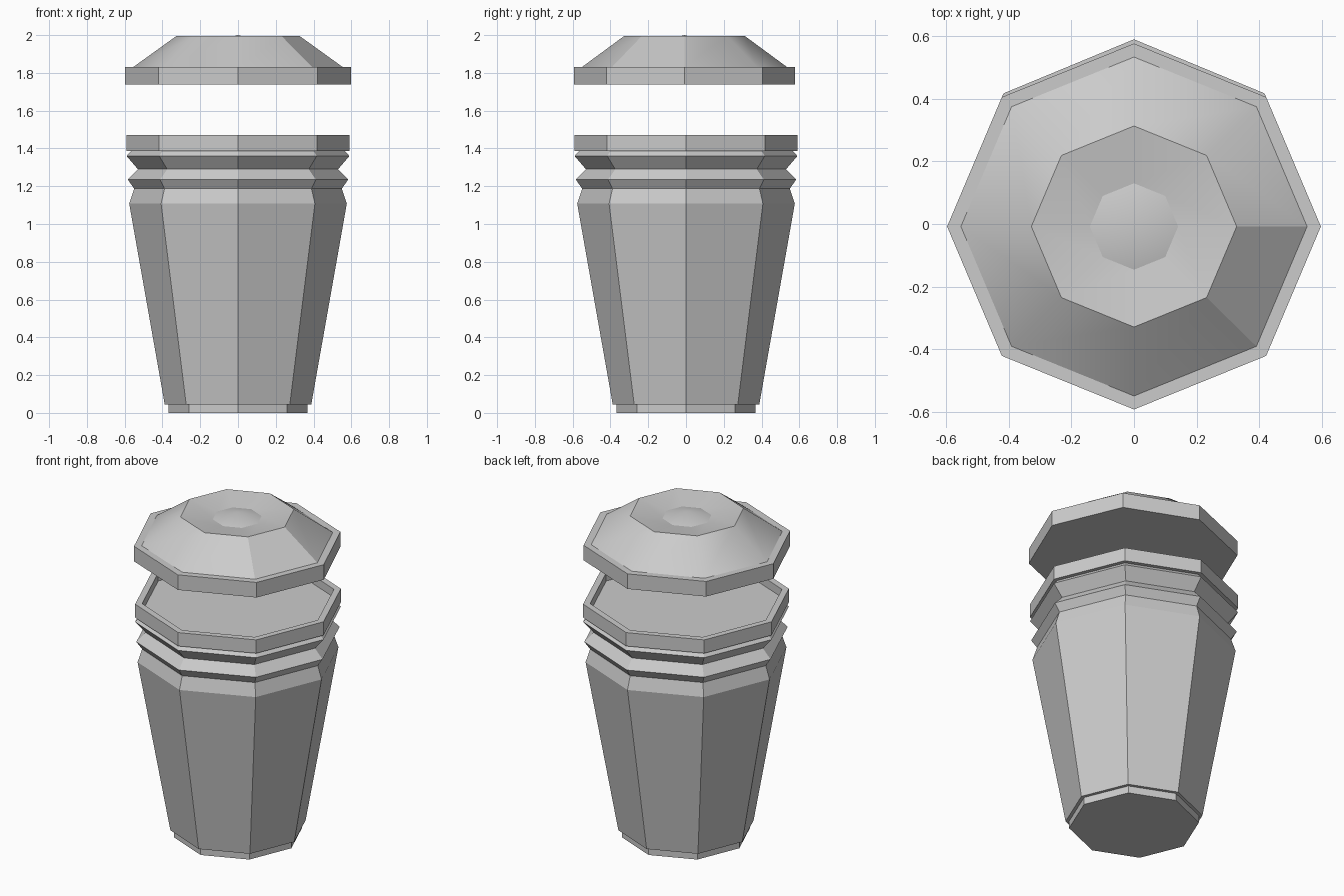
import bpy, bmesh
from math import sin, cos, pi, radians

if "Cube" in bpy.data.objects:
    bpy.data.objects.remove(bpy.data.objects["Cube"])

SIDES = 8


def lathe(name, profile, sy=1.0, y0=0.0):
    """Revolve an (r, z) profile into an eight-sided solid; r = 0 makes a pole."""
    bm = bmesh.new()
    rings = []
    for r, z in profile:
        n = 1 if r == 0 else SIDES
        rings.append([bm.verts.new((r * cos(2 * pi * i / SIDES),
                                    y0 + sy * r * sin(2 * pi * i / SIDES), z))
                      for i in range(n)])
    for a, b in zip(rings, rings[1:]):
        for i in range(SIDES):
            j = (i + 1) % SIDES
            quad = [a[i % len(a)], a[j % len(a)], b[j % len(b)], b[i % len(b)]]
            bm.faces.new(list(dict.fromkeys(quad)))
    bmesh.ops.recalc_face_normals(bm, faces=bm.faces)
    # smooth only the shallow creases around a band; keep the rings sharp
    for f in bm.faces:
        f.smooth = True
    for e in bm.edges:
        level = abs(e.verts[0].co.z - e.verts[1].co.z) < 1e-5
        e.smooth = not level and e.calc_face_angle(0) < radians(30)
    mesh = bpy.data.meshes.new(name)
    bm.to_mesh(mesh)
    bm.free()
    ob = bpy.data.objects.new(name, mesh)
    bpy.context.collection.objects.link(ob)
    return ob


# tapered body with foot, two ridges and a recessed top rim
lathe("body", [
    (0, 0), (0.368, 0), (0.368, 0.045), (0.388, 0.045),
    (0.576, 1.108), (0.55, 1.187), (0.583, 1.235), (0.53, 1.29),
    (0.59, 1.36), (0.565, 1.387), (0.59, 1.387), (0.59, 1.471),
    (0.55, 1.471), (0.55, 1.42), (0, 1.42)])

# floating lid: rim, sloped shoulder, dished top and low centre knob
lid = lathe("lid", [
    (0, 1.738), (0.597, 1.738), (0.597, 1.832), (0.553, 1.832),
    (0.328, 1.994), (0.141, 1.965), (0, 2.0)], sy=0.979, y0=-0.008)

# one shoulder panel is faceted
for p in lid.data.polygons:
    c = p.center
    if 1.85 < c.z < 1.95 and c.x > 0.3 and -0.3 < c.y < -0.05:
        p.use_smooth = False
